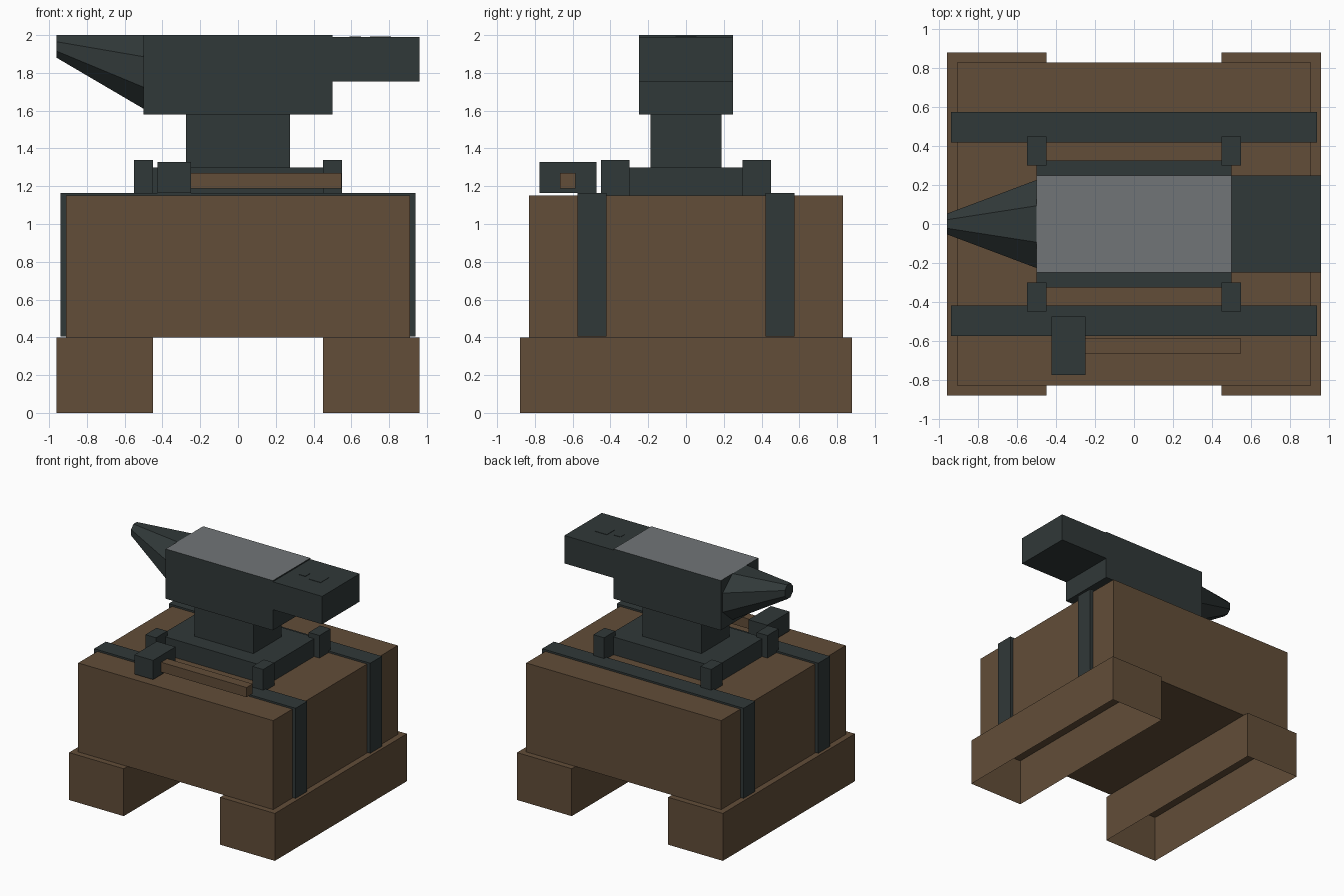
import bpy, bmesh, math

if "Cube" in bpy.data.objects:
    bpy.data.objects.remove(bpy.data.objects["Cube"])


def material(name, rgb):
    m = bpy.data.materials.new(name)
    m.diffuse_color = (*rgb, 1.0)
    m.use_nodes = True
    m.node_tree.nodes["Principled BSDF"].inputs["Base Color"].default_value = m.diffuse_color
    return m


WOOD = material("brown wood", (0.122, 0.075, 0.040))
IRON = material("dark iron", (0.030, 0.040, 0.040))
STEEL = material("worn steel", (0.165, 0.178, 0.186))


def finish(bm, name, *mats):
    bmesh.ops.recalc_face_normals(bm, faces=bm.faces[:])
    mesh = bpy.data.meshes.new(name)
    for m in mats:
        mesh.materials.append(m)
    bm.to_mesh(mesh)
    bm.free()
    obj = bpy.data.objects.new(name, mesh)
    bpy.context.collection.objects.link(obj)
    return obj


def box(name, x, y, z, mat, open_bottom=False):
    """Box from (min, max) ranges on each axis."""
    bm = bmesh.new()
    bmesh.ops.create_cube(bm, size=1)
    for v in bm.verts:
        v.co = [lo + (hi - lo) * (c + 0.5) for c, (lo, hi) in zip(v.co, (x, y, z))]
    if open_bottom:
        bm.normal_update()
        low = [f for f in bm.faces if f.normal.z < -0.5]
        bmesh.ops.delete(bm, geom=low, context='FACES_ONLY')
    return finish(bm, name, mat)


def span(sign, lo, hi):
    """Range mirrored across zero when sign is negative."""
    return (lo, hi) if sign > 0 else (-hi, -lo)


# Wooden stand: block on two hollow feet
box("wood_block", (-0.91, 0.91), (-0.83, 0.83), (0.40, 1.15), WOOD)
for s, side in ((-1, "left"), (1, "right")):
    box(f"{side}_foot", span(s, 0.45, 0.96), (-0.88, 0.88), (0, 0.40), WOOD, True)

# Iron straps wrapped over the block
for s, side in ((-1, "front"), (1, "back")):
    box(f"{side}_strap", (-0.94, 0.94), span(s, 0.42, 0.575), (0.405, 1.165), IRON)

# Anvil base, corner clamps and waist
box("anvil_base", (-0.50, 0.50), (-0.325, 0.325), (1.15, 1.30), IRON)
for sx in (-1, 1):
    for sy in (-1, 1):
        box("corner_clamp", span(sx, 0.45, 0.55), span(sy, 0.30, 0.45), (1.15, 1.34), IRON)
box("anvil_waist", (-0.275, 0.275), (-0.187, 0.187), (1.30, 1.58), IRON)

# Anvil body with a steel striking face on top
body = box("anvil_body", (-0.50, 0.50), (-0.25, 0.25), (1.58, 2.0), IRON)
body.data.materials.append(STEEL)
for p in body.data.polygons:
    p.material_index = 1 if p.normal.z > 0.5 else 0

# Heel with square and small tool holes as thin plates
box("anvil_heel", (0.50, 0.96), (-0.25, 0.25), (1.755, 1.99), IRON)
for name, x, r in (("large_tool_hole", 0.755, 0.055), ("small_tool_hole", 0.62, 0.03)):
    box(name, (x - r, x + r), (-r, r), (1.985, 1.993), IRON)

# Eight-sided tapering horn with a level top
bm = bmesh.new()
rings = []
for x, zc, ry, rz in ((-0.50, 1.805, 0.245, 0.211), (-0.96, 1.94, 0.058, 0.065)):
    angles = [math.radians(22.5 + 45 * i) for i in range(8)]
    rings.append([bm.verts.new((x, ry * math.cos(a), zc + rz * math.sin(a))) for a in angles])
for i in range(8):
    j = (i + 1) % 8
    bm.faces.new((rings[0][i], rings[0][j], rings[1][j], rings[1][i]))
for ring in rings:
    bm.faces.new(ring)
finish(bm, "anvil_horn", IRON)

# Hammer lying on the block
box("hammer_head", (-0.425, -0.25), (-0.775, -0.475), (1.165, 1.327), IRON)
box("hammer_handle", (-0.30, 0.547), (-0.667, -0.585), (1.188, 1.27), WOOD)
